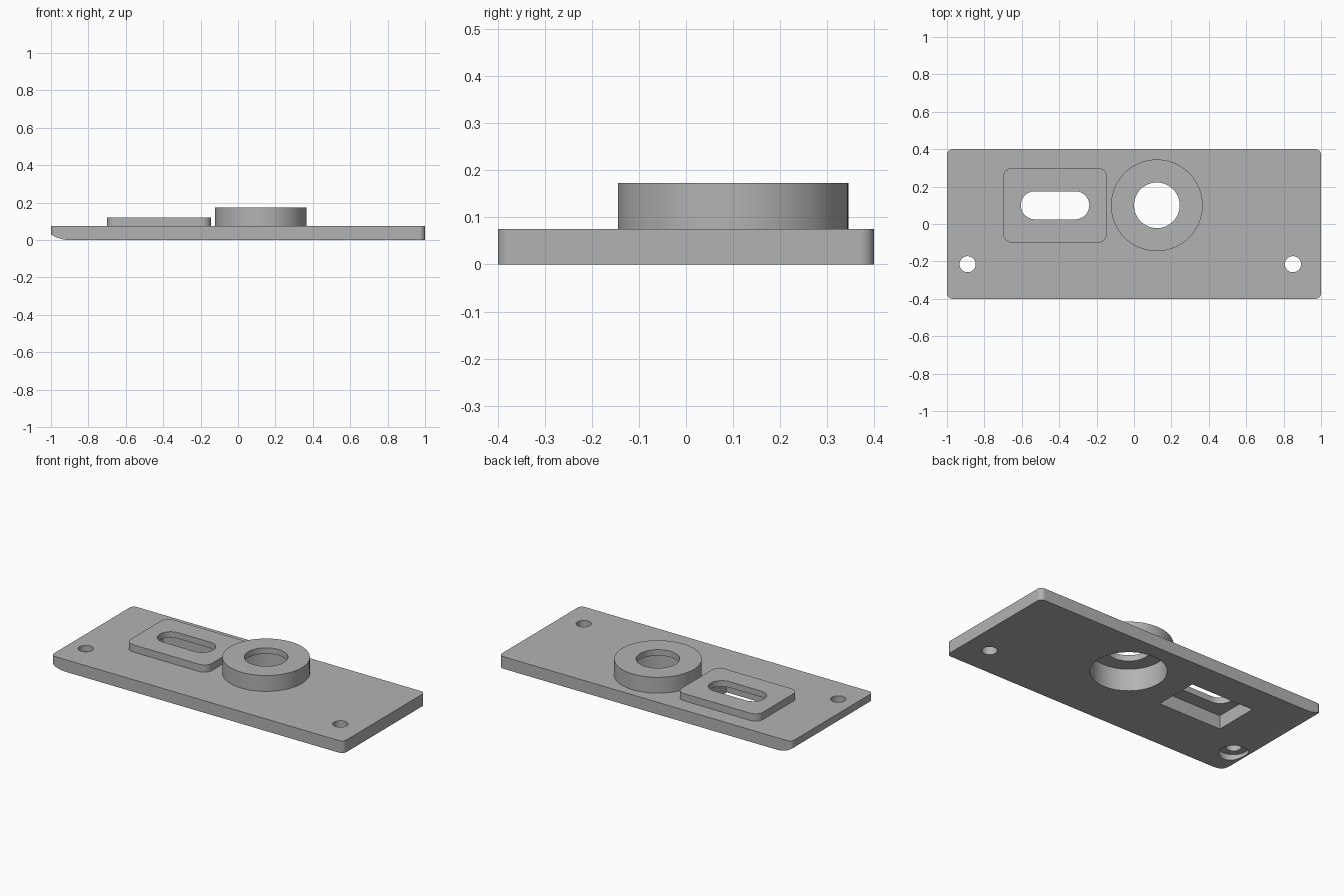
import bpy
import bmesh
from math import cos, sin, radians, pi
from mathutils import Matrix

cube = bpy.data.objects.get("Cube")
if cube:
    bpy.data.objects.remove(cube, do_unlink=True)

grey = bpy.data.materials.new("plain grey")
grey.use_nodes = True
tint = (0.45, 0.45, 0.45, 1)
grey.diffuse_color = tint
grey.node_tree.nodes["Principled BSDF"].inputs["Base Color"].default_value = tint


def prism(name, outline, low, high, turn=None):
    """Extrude a closed 2D outline from low to high."""
    bm = bmesh.new()
    face = bm.faces.new([bm.verts.new((x, y, low)) for x, y in outline])
    grown = bmesh.ops.extrude_face_region(bm, geom=[face])["geom"]
    tops = [v for v in grown if isinstance(v, bmesh.types.BMVert)]
    bmesh.ops.translate(bm, verts=tops, vec=(0, 0, high - low))
    if turn:
        bm.transform(turn)
    bmesh.ops.recalc_face_normals(bm, faces=bm.faces)
    mesh = bpy.data.meshes.new(name)
    bm.to_mesh(mesh)
    bm.free()
    mesh.materials.append(grey)
    obj = bpy.data.objects.new(name, mesh)
    bpy.context.collection.objects.link(obj)
    return obj


def rounded(cx, cy, hx, hy, r, steps):
    """Outline of a rounded rectangle; equal sizes give a circle or slot."""
    points = []
    for k, (sx, sy) in enumerate([(1, 1), (-1, 1), (-1, -1), (1, -1)]):
        for i in range(steps + 1):
            a = (k + i / steps) * pi / 2
            p = (cx + sx * (hx - r) + r * cos(a), cy + sy * (hy - r) + r * sin(a))
            if not points or abs(p[0] - points[-1][0]) + abs(p[1] - points[-1][1]) > 1e-5:
                points.append(p)
    if abs(points[0][0] - points[-1][0]) + abs(points[0][1] - points[-1][1]) < 1e-5:
        points.pop()
    return points


def circle(cx, cy, r, steps=16):
    return rounded(cx, cy, r, r, r, steps)


def rectangle(cx, cy, hx, hy):
    return [(cx - hx, cy - hy), (cx + hx, cy - hy), (cx + hx, cy + hy), (cx - hx, cy + hy)]


PLATE_TOP, PAD_TOP, BOSS_TOP, WALL = 0.075, 0.12, 0.173, 0.037
RING = (0.122, 0.1)
HOLE_Y = -0.215

# Base plate
plate = prism("mounting_plate", rounded(0, 0, 1, 0.4, 0.03, 8), 0, PLATE_TOP)

# Raised slot pad and round boss
solids = [
    prism("slot_pad", rounded(-0.422, 0.1, 0.278, 0.2, 0.05, 8), 0.03, PAD_TOP),
    prism("round_boss", circle(*RING, 0.245, 24), 0.03, BOSS_TOP),
]

# Pockets sunk into the underside, leaving a constant wall
cutters = [
    prism("boss_pocket", circle(*RING, 0.211, 24), -0.1, BOSS_TOP - WALL),
    prism("pad_pocket", rectangle(-0.449, 0.077, 0.214, 0.138), -0.1, PAD_TOP - WALL),
    prism("screw_recess", circle(-0.89, HOLE_Y, 0.083), -0.1, PLATE_TOP - WALL),
]

# Through openings
cutters += [
    prism("boss_bore", circle(*RING, 0.122), -0.2, 0.3),
    prism("slot", rounded(-0.422, 0.1, 0.183, 0.075, 0.075, 12), -0.2, 0.3),
]
cutters += [prism("screw_hole", circle(x, HOLE_Y, 0.043, 10), -0.2, 0.3) for x in (-0.89, 0.85)]

# Curved lower edge at one end
R = 0.18
arc = [(-0.9 - R * sin(radians(a)), R - R * cos(radians(a))) for a in range(0, 41, 5)]
cutters.append(prism("edge_cutter", arc + [(-1.1, arc[-1][1]), (-1.1, -0.1), (-0.9, -0.1)],
                     -0.6, 0.6, Matrix.Rotation(pi / 2, 4, "X")))

for operation, parts in (("UNION", solids), ("DIFFERENCE", cutters)):
    for part in parts:
        mod = plate.modifiers.new(part.name, "BOOLEAN")
        mod.operation = operation
        mod.solver = "EXACT"
        mod.object = part

# Bake the booleans and remove the helpers
graph = bpy.context.evaluated_depsgraph_get()
baked = bpy.data.meshes.new_from_object(plate.evaluated_get(graph))
plate.modifiers.clear()
plate.data = baked
baked.materials.clear()
baked.materials.append(grey)
for face in baked.polygons:
    face.material_index = 0
for part in solids + cutters:
    bpy.data.objects.remove(part, do_unlink=True)

# Smooth rounds, crisp edges
bpy.ops.object.select_all(action="DESELECT")
plate.select_set(True)
bpy.context.view_layer.objects.active = plate
bpy.ops.object.shade_smooth_by_angle(angle=radians(30))
weighted = plate.modifiers.new("even_normals", "WEIGHTED_NORMAL")
weighted.keep_sharp = True
